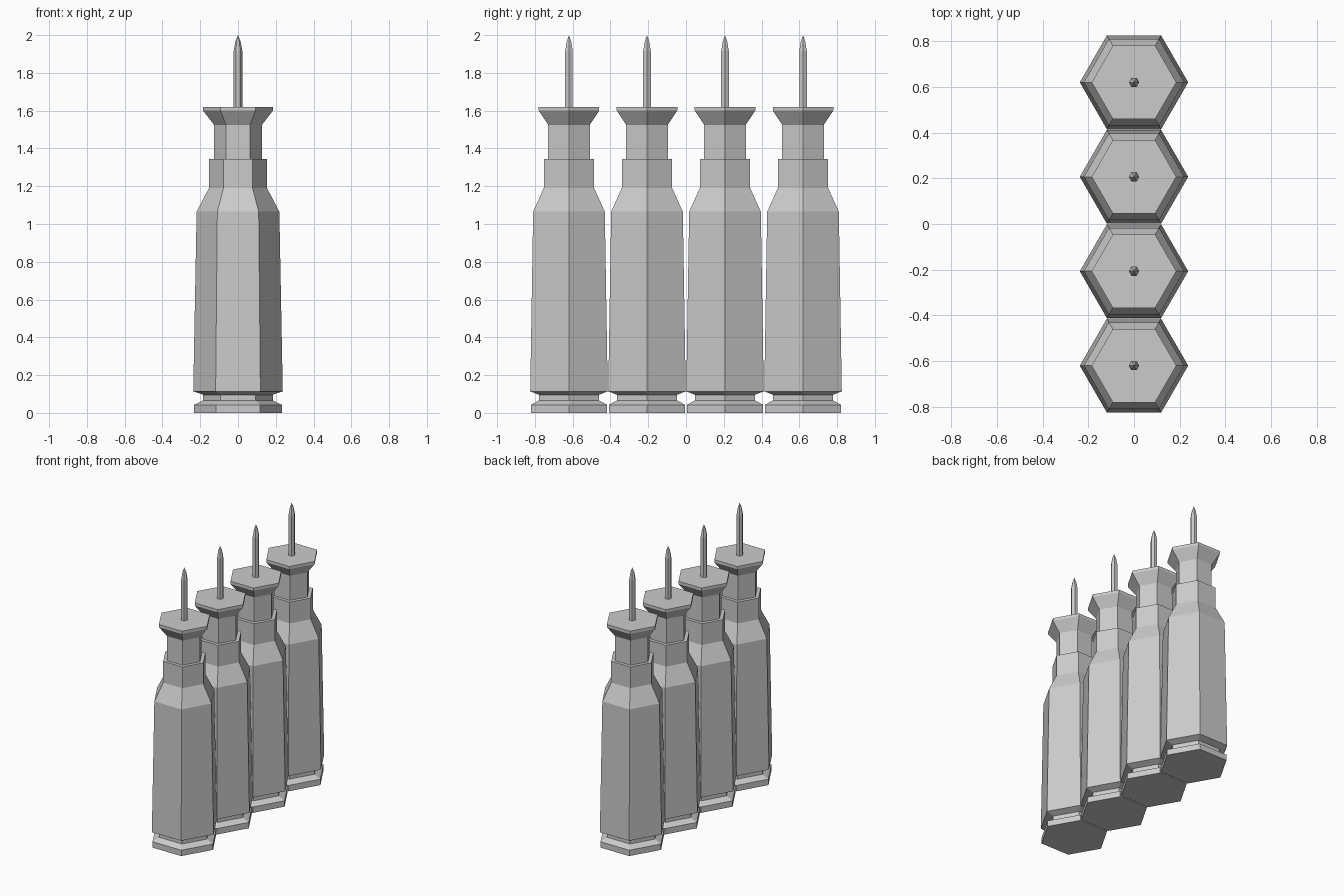
import bpy
import bmesh
from math import cos, sin, tau

cube = bpy.data.objects.get("Cube")
if cube:
    bpy.data.objects.remove(cube, do_unlink=True)

SIDES = 6
SPACING = 0.413
COUNT = 4

grey = bpy.data.materials.new("plain grey")
grey.use_nodes = True
colour = (0.6, 0.6, 0.6, 1)
grey.diffuse_color = colour
grey.node_tree.nodes["Principled BSDF"].inputs["Base Color"].default_value = colour

# Profiles as (radius, height), from bottom to top
PARTS = {
    # rim, extractor groove, tapered body, shoulder and sleeve
    "casing": [(0.232, 0), (0.232, 0.043), (0.184, 0.066), (0.184, 0.096),
               (0.237, 0.114), (0.219, 1.065), (0.154, 1.19), (0.154, 1.345)],
    # narrow neck with a flared flat cap
    "neck_cap": [(0.127, 1.345), (0.127, 1.525), (0.185, 1.6), (0.185, 1.62)],
    # thin pointed pin
    "pin": [(0.023, 1.62), (0.023, 1.915), (0.014, 1.965), (0, 2)],
}


def lathe(name, profile):
    """Mesh of stacked hexagonal rings with flat ends or a point."""
    bm = bmesh.new()
    rings = []
    for r, z in profile:
        if r == 0:
            rings.append([bm.verts.new((0, 0, z))] * SIDES)
        else:
            rings.append([bm.verts.new((r * cos(tau * i / SIDES), r * sin(tau * i / SIDES), z))
                          for i in range(SIDES)])
    for low, high in zip(rings, rings[1:]):
        for i in range(SIDES):
            j = (i + 1) % SIDES
            corners = [low[i], low[j], high[j], high[i]]
            bm.faces.new(list(dict.fromkeys(corners)))
    bm.faces.new(rings[0][::-1])
    if profile[-1][0] > 0:
        bm.faces.new(rings[-1])
    bmesh.ops.recalc_face_normals(bm, faces=bm.faces)
    mesh = bpy.data.meshes.new(name)
    bm.to_mesh(mesh)
    bm.free()
    mesh.materials.append(grey)
    return mesh


# Row of four identical rounds along y
for name, profile in PARTS.items():
    mesh = lathe(name, profile)
    for n in range(COUNT):
        obj = bpy.data.objects.new(f"{name}_{n + 1}", mesh)
        obj.location.y = (n - (COUNT - 1) / 2) * SPACING
        bpy.context.collection.objects.link(obj)
